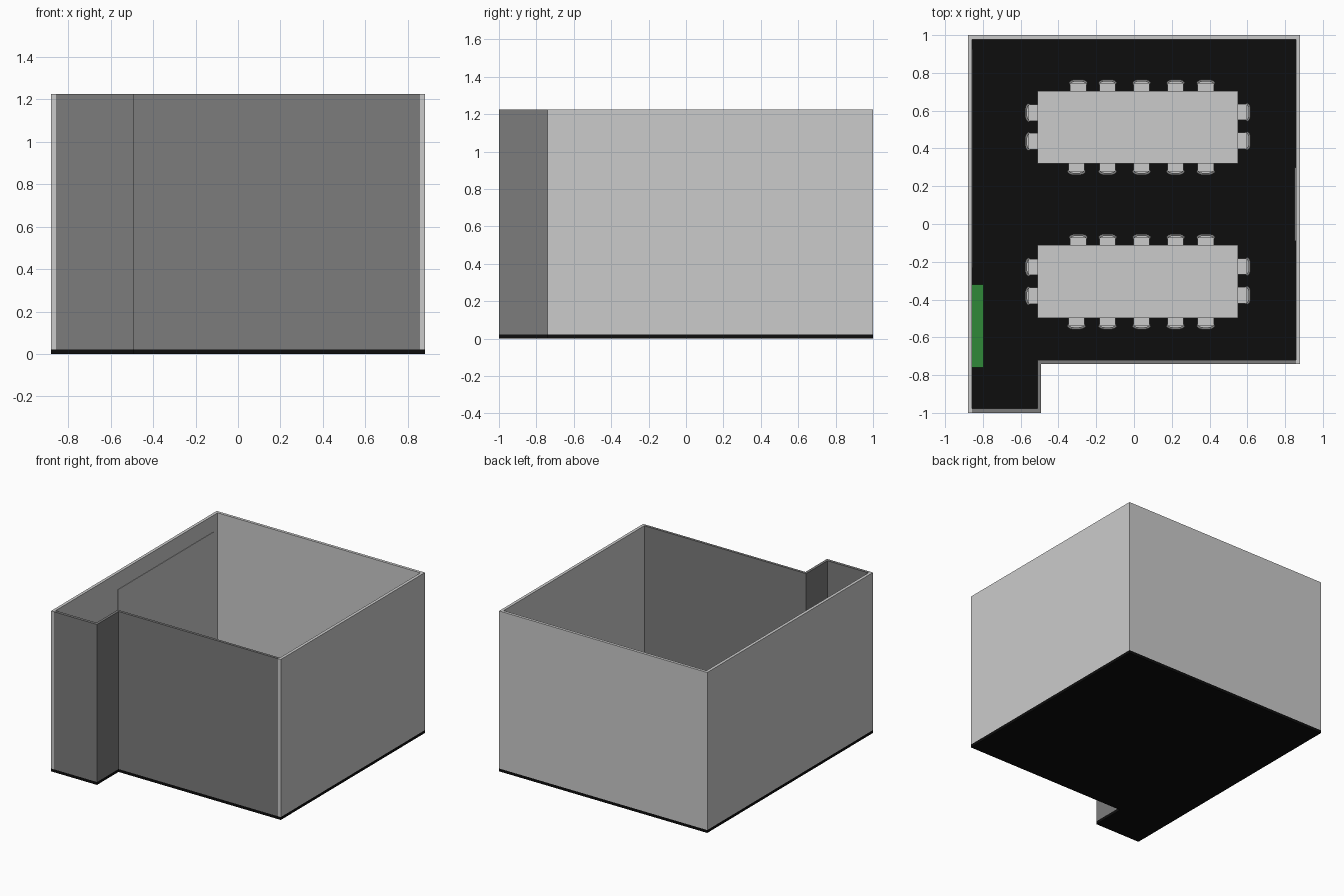
import bpy, bmesh
from math import radians, cos, sin, pi

if "Cube" in bpy.data.objects:
    bpy.data.objects.remove(bpy.data.objects["Cube"])

FLOOR, TOP = 0.022, 1.226


def material(name, color):
    m = bpy.data.materials.new(name)
    m.diffuse_color = (*color, 1)
    m.use_nodes = True
    m.node_tree.nodes["Principled BSDF"].inputs["Base Color"].default_value = m.diffuse_color
    return m


black = material("black_floor", (0.004, 0.004, 0.004))
dark = material("dark_wall_grey", (0.2, 0.2, 0.2))
green = material("green", (0.03, 0.25, 0.04))


def add_prism(bm, pts, z0, z1):
    """Extrude an outline in x,y from z0 to z1."""
    face = bm.faces.new([bm.verts.new((x, y, z0)) for x, y in pts])
    ext = bmesh.ops.extrude_face_region(bm, geom=[face])
    bmesh.ops.translate(bm, vec=(0, 0, z1 - z0),
                        verts=[g for g in ext["geom"] if isinstance(g, bmesh.types.BMVert)])


def add_box(bm, x0, x1, y0, y1, z0, z1):
    add_prism(bm, [(x0, y0), (x1, y0), (x1, y1), (x0, y1)], z0, z1)


def to_mesh(bm, name, mat=None):
    bmesh.ops.recalc_face_normals(bm, faces=bm.faces)
    me = bpy.data.meshes.new(name)
    bm.to_mesh(me)
    bm.free()
    if mat:
        me.materials.append(mat)
    return me


def place(name, me, loc=(0, 0, 0), rot=0):
    ob = bpy.data.objects.new(name, me)
    ob.location, ob.rotation_euler = loc, (0, 0, radians(rot))
    bpy.context.collection.objects.link(ob)
    return ob


def box(name, dims, mat=None):
    bm = bmesh.new()
    add_box(bm, *dims)
    return place(name, to_mesh(bm, name, mat))


# L-shaped floor slab
bm = bmesh.new()
add_prism(bm, [(-.88, -1), (-.492, -1), (-.492, -.74), (.88, -.74), (.88, 1), (-.88, 1)], 0, FLOOR)
place("floor", to_mesh(bm, "floor", black))

# Light walls, then the darker entrance walls around the notch
box("left_wall", (-.88, -.857, -1, 1, FLOOR, TOP))
box("right_wall", (.857, .88, -.74, 1, FLOOR, TOP))
box("back_wall", (-.857, .857, .978, 1, FLOOR, TOP))
box("front_wall", (-.512, .857, -.74, -.72, FLOOR, TOP), dark)
box("alcove_side_wall", (-.512, -.492, -1, -.74, FLOOR, TOP), dark)
box("alcove_front_wall", (-.857, -.512, -1, -.978, FLOOR, TOP), dark)

# Fittings on the walls
box("wall_panel", (-.857, -.854, -.23, .923, .12, 1.10))
box("door", (.849, .857, -.09, .30, FLOOR, .45), dark)
box("green_cabinet", (-.857, -.797, -.76, -.32, FLOOR, .25), green)

# Table with four legs
bm = bmesh.new()
add_box(bm, -.53, .53, -.1925, .1925, .165, .182)
for sx in (-1, 1):
    for sy in (-1, 1):
        x, y = sx * .47, sy * .14
        add_box(bm, x - .015, x + .015, y - .015, y + .015, FLOOR, .165)
table = to_mesh(bm, "table")

# Chair parts: origin at the middle of the back's rear edge, facing +y
bm = bmesh.new()
n = 8
arc = [(-.05 + .1 * i / n, .016 * (2 * i / n - 1) ** 4) for i in range(n + 1)]
add_prism(bm, arc + [(x * .9, y + .011) for x, y in reversed(arc)], .125, .215)
for sx in (-1, 1):
    add_box(bm, sx * .036 - .004, sx * .036 + .004, .012, .02, FLOOR, .14)
    add_box(bm, sx * .036 - .004, sx * .036 + .004, .088, .096, FLOOR, .10)
chair_frame = to_mesh(bm, "chair_frame", dark)

# Seat cushion and backrest pad with rounded corners
bm = bmesh.new()


def add_rounded(bm, hx, y0, y1, r, z0, z1):
    pts = []
    for k, (cx, cy) in enumerate([(hx - r, y1 - r), (-hx + r, y1 - r), (-hx + r, y0 + r), (hx - r, y0 + r)]):
        for j in range(4):
            a = k * pi / 2 + j * pi / 6
            pts.append((cx + r * cos(a), cy + r * sin(a)))
    add_prism(bm, pts, z0, z1)


add_rounded(bm, .043, .012, .105, .012, .10, .118)
add_rounded(bm, .041, .009, .022, .005, .118, .205)
chair_seat = to_mesh(bm, "chair_seat")

# Two tables, each with chairs on all four sides
for t, ty in enumerate((.5125, -.305)):
    place(f"table_{t}", table, (.02, ty, 0))
    spots = []
    for x in (-.14, .04, .22, .38):
        spots += [(x, .253, 180), (x, -.253, 0)]
    spots += [(-.295, .253, 180), (-.305, -.253, 0)]
    for y in (.077, -.075):
        spots += [(-.577, y, -90), (.618, y + .003, 90)]
    for i, (x, y, r) in enumerate(spots):
        place(f"chair_frame_{t}_{i}", chair_frame, (x, ty + y, 0), r)
        place(f"chair_seat_{t}_{i}", chair_seat, (x, ty + y, 0), r)
